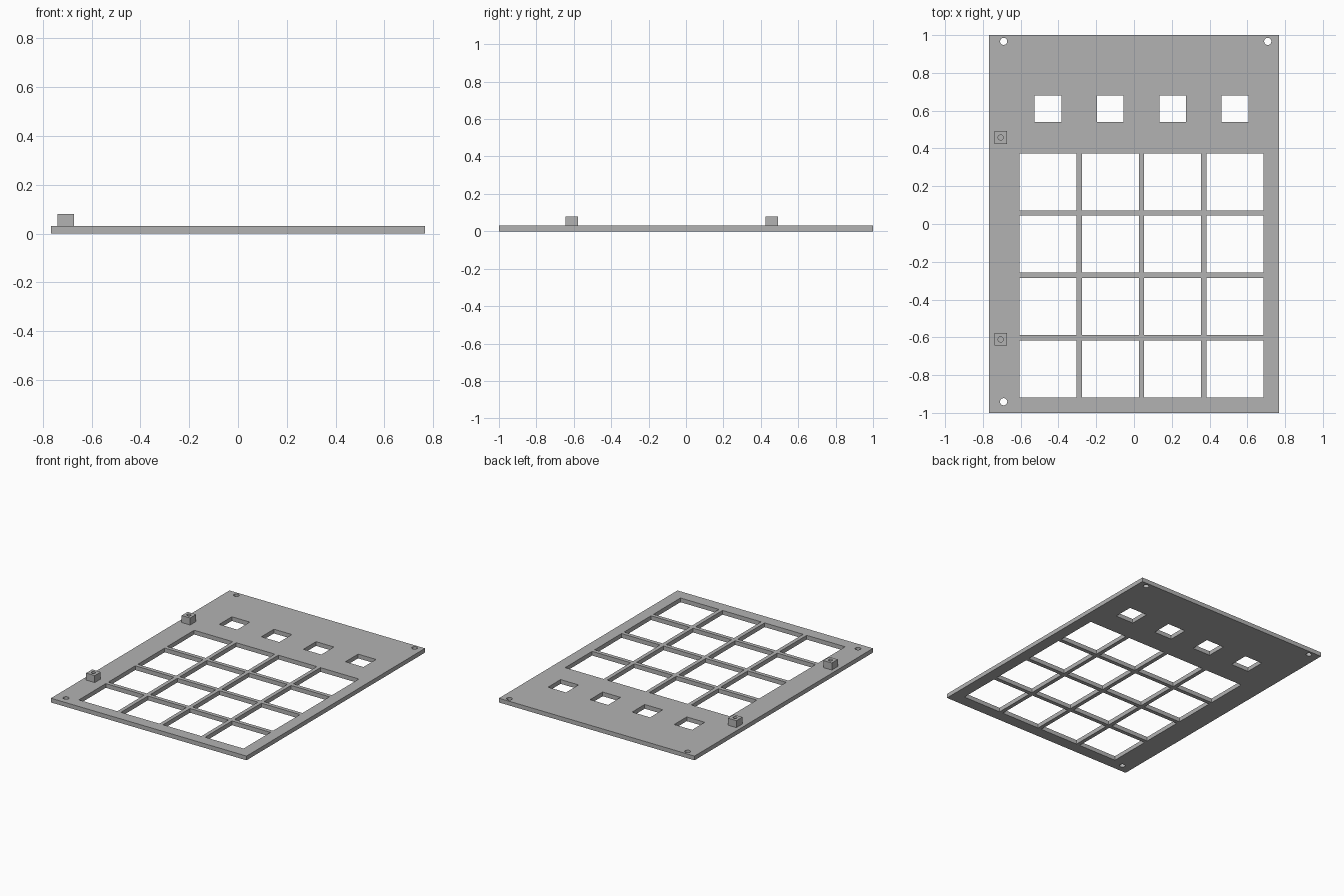
import bpy
import bmesh
from mathutils import Matrix, Vector

if "Cube" in bpy.data.objects:
    bpy.data.objects.remove(bpy.data.objects["Cube"], do_unlink=True)

THICK = 0.03
POST_TOP = 0.08
PITCH = 0.33
COLUMNS = [-0.455 + PITCH * i for i in range(4)]
ROWS = [0.2235 - PITCH * i for i in range(4)]

grey = bpy.data.materials.new("plain grey")
grey.use_nodes = True
colour = (0.45, 0.45, 0.45, 1)
grey.diffuse_color = colour
grey.node_tree.nodes["Principled BSDF"].inputs["Base Color"].default_value = colour


def add_box(bm, x, y, sx, sy, z0, z1):
    place = Matrix.Translation((x, y, (z0 + z1) / 2))
    bmesh.ops.create_cube(bm, size=1, matrix=place @ Matrix.Diagonal(Vector((sx, sy, z1 - z0, 1))))


def add_rod(bm, x, y, radius, z0, z1):
    bmesh.ops.create_cone(bm, cap_ends=True, segments=32, radius1=radius, radius2=radius,
                          depth=z1 - z0, matrix=Matrix.Translation((x, y, (z0 + z1) / 2)))


def make_object(name, bm):
    mesh = bpy.data.meshes.new(name)
    bm.to_mesh(mesh)
    bm.free()
    mesh.materials.append(grey)
    obj = bpy.data.objects.new(name, mesh)
    bpy.context.collection.objects.link(obj)
    return obj


def cut(obj, cutter):
    mod = obj.modifiers.new("openings", "BOOLEAN")
    mod.operation = "DIFFERENCE"
    mod.solver = "EXACT"
    mod.object = cutter
    bpy.context.view_layer.objects.active = obj
    bpy.ops.object.modifier_apply(modifier=mod.name)
    bpy.data.objects.remove(cutter, do_unlink=True)


# Face plate
bm = bmesh.new()
add_box(bm, 0, 0, 1.534, 2, 0, THICK)
plate = make_object("face_plate", bm)

# Button windows, small square windows and screw holes
bm = bmesh.new()
for x in COLUMNS:
    add_box(bm, x, 0.611, 0.141, 0.141, -0.1, 0.1)
    for y in ROWS:
        add_box(bm, x, y, 0.302, 0.302, -0.1, 0.1)
for x, y in [(-0.69, 0.967), (0.708, 0.967), (-0.69, -0.941)]:
    add_rod(bm, x, y, 0.019, -0.1, 0.1)
cut(plate, make_object("plate_cutter", bm))

# Mounting posts with a blind hole down to the plate
for name, y in [("rear_mounting_post", 0.458), ("front_mounting_post", -0.611)]:
    bm = bmesh.new()
    add_box(bm, -0.706, y, 0.067, 0.067, THICK, POST_TOP)
    post = make_object(name, bm)
    bm = bmesh.new()
    add_rod(bm, -0.706, y, 0.014, 0, 0.1)
    cut(post, make_object("post_cutter", bm))
